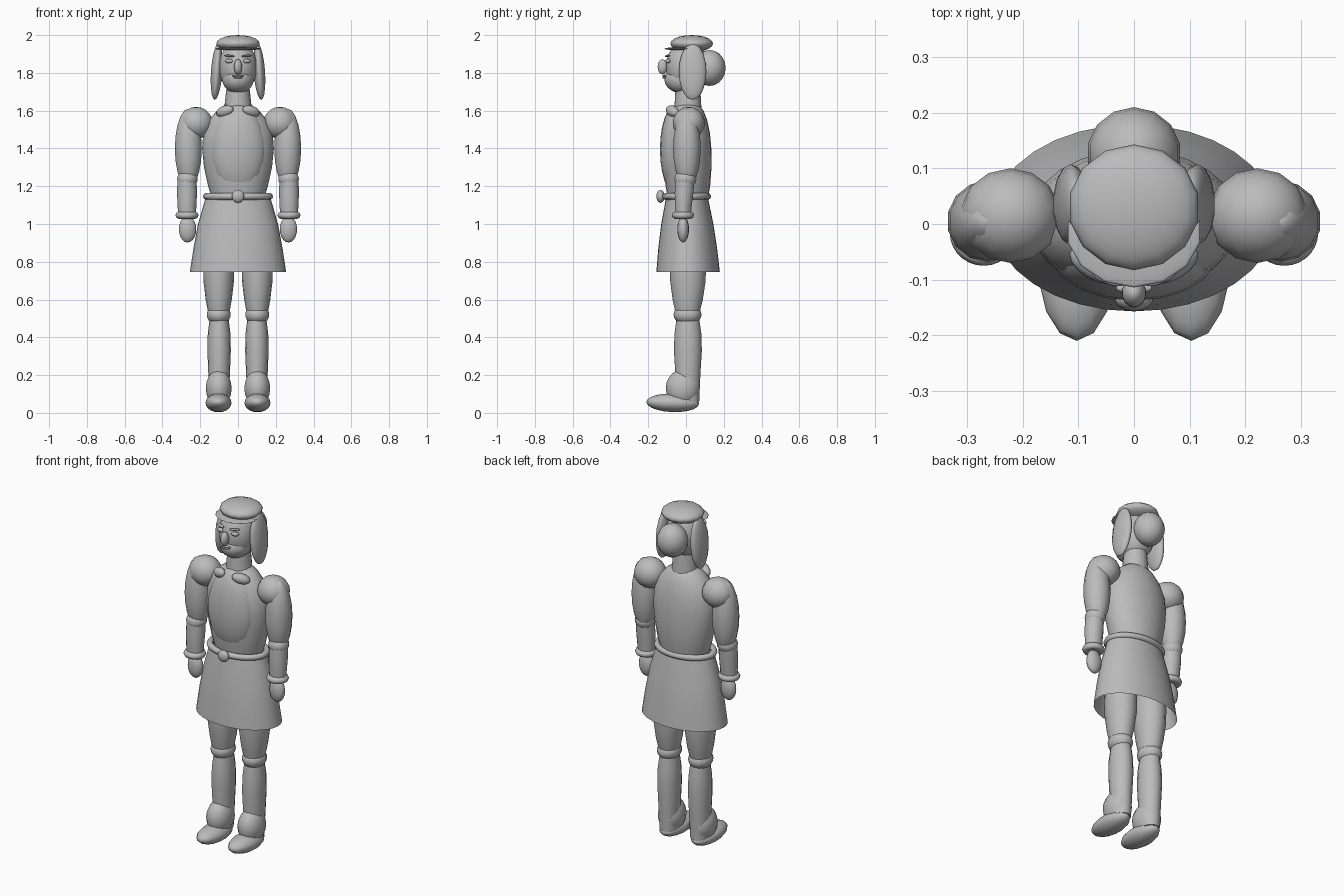
import bpy
import math
from mathutils import Matrix

gray = bpy.data.materials.new("plain_gray")
gray.diffuse_color = (0.5, 0.5, 0.5, 1)


def finish(ob, name, angle=50):
    ob.name = name
    ob.data.materials.append(gray)
    bpy.ops.object.shade_smooth_by_angle(angle=math.radians(angle))
    return ob


def ball(name, loc, size, rot=(0, 0, 0), segs=14, rings=10):
    """Ellipsoid with half sizes `size`."""
    bpy.ops.mesh.primitive_uv_sphere_add(segments=segs, ring_count=rings, location=loc,
                                         rotation=[math.radians(a) for a in rot])
    ob = bpy.context.object
    ob.scale = size
    return finish(ob, name)


def pair(name, loc, size, rot=(0, 0, 0), **kw):
    """Left and right mirrored ellipsoids."""
    for s, side in ((1, "left"), (-1, "right")):
        ball(f"{side}_{name}", (s * loc[0], loc[1], loc[2]), size,
             (rot[0], s * rot[1], s * rot[2]), **kw)


def ring(name, loc, rx, ry, thick):
    """Elliptical band with a round section."""
    bpy.ops.mesh.primitive_torus_add(location=loc, major_radius=1, minor_radius=0.1,
                                     major_segments=28, minor_segments=8)
    ob = bpy.context.object
    for v in ob.data.vertices:
        r = math.hypot(v.co.x, v.co.y)
        ux, uy, d = v.co.x / r, v.co.y / r, (r - 1) * 10 * thick
        v.co = (ux * (rx + d), uy * (ry + d), v.co.z * 10 * thick)
    return finish(ob, name, 60)


def lathe(name, rows, x=0, segs=24, caps=True):
    """Stacked ellipses; each row is (z, half width, half depth, centre x, centre y)."""
    verts, faces = [], []
    for z, rx, ry, cx, cy in rows:
        for i in range(segs):
            a = math.tau * i / segs
            verts.append((x + cx + rx * math.cos(a), cy + ry * math.sin(a), z))
    for r in range(len(rows) - 1):
        for i in range(segs):
            j = (i + 1) % segs
            faces.append((r * segs + i, r * segs + j, (r + 1) * segs + j, (r + 1) * segs + i))
    if caps:
        faces.append(tuple(reversed(range(segs))))
        faces.append(tuple(range((len(rows) - 1) * segs, len(rows) * segs)))
    me = bpy.data.meshes.new(name)
    me.from_pydata(verts, [], faces)
    ob = bpy.data.objects.new(name, me)
    bpy.context.collection.objects.link(ob)
    bpy.ops.object.select_all(action='DESELECT')
    ob.select_set(True)
    bpy.context.view_layer.objects.active = ob
    return finish(ob, name)


# Head, jaw and neck
ball("head", (0, 0.005, 1.83), (0.102, 0.112, 0.14), segs=18, rings=12)
ball("jaw", (0, -0.015, 1.765), (0.085, 0.1, 0.075))
lathe("neck", [(1.57, 0.075, 0.075, 0, 0.01), (1.64, 0.07, 0.07, 0, 0.01),
               (1.73, 0.06, 0.065, 0, 0.01)], segs=16)

# Face
ball("nose", (0, -0.124, 1.832), (0.022, 0.026, 0.04))
pair("eye", (0.048, -0.096, 1.863), (0.021, 0.012, 0.012), (0, 0, 20))
pair("eyebrow", (0.046, -0.098, 1.89), (0.03, 0.01, 0.006), (0, -5, 20))
ball("upper_lip", (0, -0.115, 1.785), (0.033, 0.01, 0.006))
ball("lower_lip", (0, -0.115, 1.775), (0.024, 0.01, 0.006))

# Cap, brim and hair
ball("cap", (0, 0.03, 1.955), (0.118, 0.113, 0.045))
ball("cap_brim", (0, -0.01, 1.928), (0.122, 0.104, 0.009))
pair("hair_lock", (0.113, 0.035, 1.807), (0.031, 0.073, 0.15), (0, -4, 0))
ball("hair_bun", (0, 0.125, 1.826), (0.085, 0.085, 0.095))

# Torso, chest plate and collar
lathe("torso", [(1.13, 0.137, 0.105, 0, 0.01), (1.2, 0.158, 0.118, 0, 0.01),
                (1.3, 0.18, 0.127, 0, 0.008), (1.4, 0.19, 0.128, 0, 0.006),
                (1.48, 0.184, 0.122, 0, 0.005), (1.55, 0.155, 0.107, 0, 0.005),
                (1.6, 0.112, 0.088, 0, 0.005), (1.635, 0.065, 0.055, 0, 0.01)])
ball("chest_plate", (0, -0.055, 1.395), (0.148, 0.083, 0.235), segs=18, rings=12)
pair("collar", (0.07, -0.072, 1.597), (0.052, 0.028, 0.029), (0, 15, 30))

# Belt and open skirt
ring("belt", (0, 0.003, 1.146), 0.168, 0.112, 0.018)
ball("buckle", (0, -0.135, 1.146), (0.034, 0.022, 0.034))
lathe("skirt", [(1.145, 0.17, 0.11, 0, 0.005), (1.0, 0.212, 0.138, 0, 0.007),
                (0.87, 0.236, 0.156, 0, 0.009), (0.745, 0.255, 0.168, 0, 0.011)][::-1],
      segs=32, caps=False)

# Arms
pair("shoulder", (0.222, 0.015, 1.535), (0.09, 0.085, 0.085))
pair("upper_arm", (0.263, 0.005, 1.4), (0.073, 0.073, 0.21))
pair("elbow", (0.268, -0.003, 1.238), (0.056, 0.058, 0.05))
for s, side in ((1, "left"), (-1, "right")):
    lathe(side + "_forearm", [(1.03, 0.046, 0.04, 0, -0.015), (1.1, 0.05, 0.046, 0, -0.014),
                              (1.17, 0.053, 0.051, 0, -0.01), (1.23, 0.05, 0.052, 0, -0.006)],
          x=s * 0.27, segs=14)
    ring(side + "_bracelet", (s * 0.27, -0.016, 1.046), 0.042, 0.04, 0.019)
pair("hand", (0.267, -0.015, 0.972), (0.047, 0.031, 0.07))

# Legs
for s, side in ((1, "left"), (-1, "right")):
    lathe(side + "_thigh", [(0.54, 0.058, 0.066, 0, 0.008), (0.6, 0.069, 0.08, 0, 0.009),
                            (0.7, 0.081, 0.094, 0, 0.01), (0.8, 0.083, 0.096, 0, 0.01),
                            (0.9, 0.07, 0.085, 0, 0.01), (0.97, 0.035, 0.045, 0, 0.01)],
          x=s * 0.102, segs=16)
    lathe(side + "_calf", [(0.06, 0.05, 0.06, 0, 0.01), (0.2, 0.057, 0.066, 0, 0.01),
                           (0.33, 0.062, 0.074, 0, 0.01), (0.42, 0.06, 0.071, 0, 0.01),
                           (0.5, 0.05, 0.06, 0, 0.01)], x=s * 0.1, segs=16)
pair("knee", (0.102, 0.008, 0.52), (0.065, 0.074, 0.055))
pair("ankle", (0.102, -0.017, 0.13), (0.07, 0.09, 0.1))
pair("foot", (0.103, -0.07, 0.053), (0.07, 0.14, 0.049), (-2, 0, 0))
